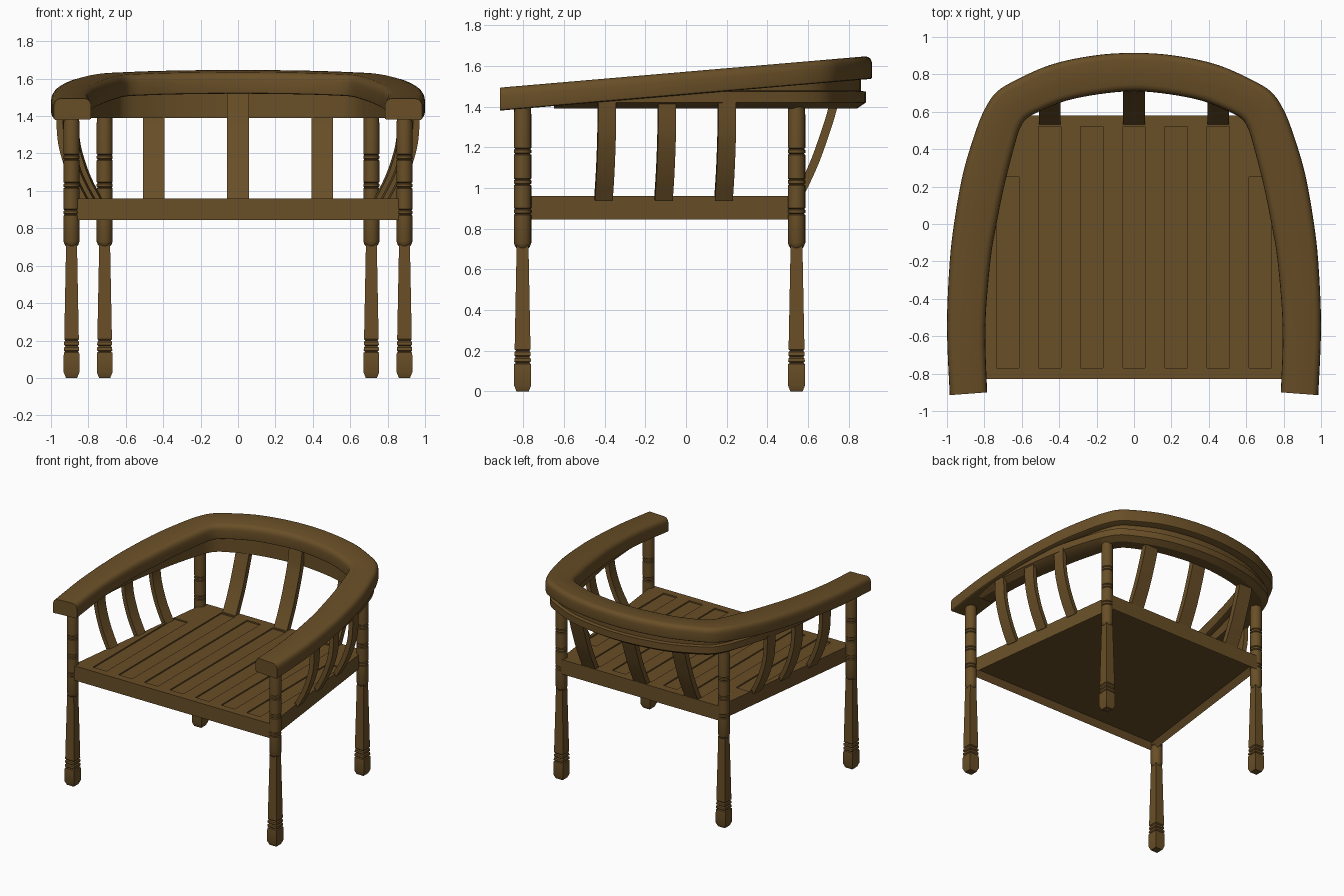
import bpy, bmesh, math
from mathutils import Vector

if "Cube" in bpy.data.objects:
    bpy.data.objects.remove(bpy.data.objects["Cube"])

wood = bpy.data.materials.new("brown_wood")
wood.diffuse_color = (0.14, 0.077, 0.02, 1)
wood.use_nodes = True
wood.node_tree.nodes["Principled BSDF"].inputs["Base Color"].default_value = wood.diffuse_color


def add_loft(bm, rings):
    """Skin a list of equal-length rings and cap both ends."""
    vs = [[bm.verts.new(p) for p in r] for r in rings]
    n = len(vs[0])
    for a, b in zip(vs, vs[1:]):
        for i in range(n):
            bm.faces.new((a[i], a[(i + 1) % n], b[(i + 1) % n], b[i]))
    bm.faces.new(vs[0])
    bm.faces.new(vs[-1])


def finish(name, bm, smooth=True):
    bmesh.ops.recalc_face_normals(bm, faces=bm.faces)
    me = bpy.data.meshes.new(name)
    bm.to_mesh(me)
    bm.free()
    ob = bpy.data.objects.new(name, me)
    bpy.context.collection.objects.link(ob)
    me.materials.append(wood)
    if smooth:
        bpy.ops.object.select_all(action='DESELECT')
        ob.select_set(True)
        bpy.context.view_layer.objects.active = ob
        bpy.ops.object.shade_smooth_by_angle(angle=math.radians(32))
    return ob


def catmull(pts, sub):
    out = []
    for i in range(len(pts) - 1):
        p0, p1 = pts[max(i - 1, 0)], pts[i]
        p2, p3 = pts[i + 1], pts[min(i + 2, len(pts) - 1)]
        for k in range(sub):
            t = k / sub
            out.append(0.5 * (2 * p1 + (p2 - p0) * t + (2 * p0 - 5 * p1 + 4 * p2 - p3) * t * t
                              + (3 * p1 - p0 - 3 * p2 + p3) * t ** 3))
    return out + [pts[-1]]


# Plan of the curved rail: inner x, y and outer x, y from the front tip to the back centre
half = [(.785, -.90, .985, -.915), (.795, -.55, 1.0, -.55), (.768, -.2, .985, -.2),
        (.735, 0, .958, .03), (.69, .22, .912, .28), (.63, .45, .845, .5),
        (.60, .53, .80, .61), (.565, .57, .745, .695), (.50, .605, .66, .755),
        (.36, .66, .45, .85), (.18, .695, .22, .90), (0, .71, 0, .915)]
plan = [Vector(p) for p in half]
plan += [Vector((-a, b, -c, d)) for a, b, c, d in half[-2::-1]]
plan = catmull(plan, 4)


def rail_bottom(y):
    return 1.38 + (y + 0.915) * 0.0855


def sweep(name, stations, section, height):
    bm = bmesh.new()
    rings = []
    for a, b, c, d in stations:
        ring = []
        for t, h in section:
            x, y = a + (c - a) * t, b + (d - b) * t
            ring.append((x, y, height(h, y)))
        rings.append(ring)
    add_loft(bm, rings)
    return finish(name, bm)


# Tilted top rail with rounded upper edges
edge = [(.96, 0), (.99, .004), (1, .014), (1, .07), (.985, .088), (.95, .101), (.9, .109), (.83, .113)]
section = edge + [(1 - t, h) for t, h in reversed(edge)]
sweep("arm_and_back_rail", plan, section, lambda h, y: rail_bottom(y) + h)

# Level lower rail with a recessed wedge filling the space up to the top rail
low = [(.2, 1.39), (.63, 1.39), (.85, 1.42), (.85, 1.473), (.73, 1.478), (.73, 9), (.2, 9)]
sweep("lower_rail", [p for p in plan if p[1] > -.74], low,
      lambda h, y: h if h < 2 else max(1.48, rail_bottom(y) + .025))

# Legs: square tapered foot, round turned column
foot = [(0, .03), (.03, .042), (.115, .042), (.135, .041), (.14, .034), (.147, .041), (.163, .040),
        (.17, .033), (.177, .040), (.193, .039), (.20, .033), (.207, .039), (.72, .029)]
column = [(.705, .03), (.712, .036), (.73, .043)]
for z in (.885, 1.03, 1.18):
    for g in (z - .012, z + .012):
        column += [(g - .005, .043), (g, .037), (g + .005, .043)]
column += [(1.36, .043), (1.375, .041), (1.41, .041)]
N = 20
for pos, lx, ly in (("front", .89, -.803), ("back", .713, .543)):
    for side, s in (("right", 1), ("left", -1)):
        bm = bmesh.new()
        add_loft(bm, [[(s * lx + i * r, ly + j * r, z) for i, j in ((-1, -1), (1, -1), (1, 1), (-1, 1))]
                      for z, r in foot])
        add_loft(bm, [[(s * lx + r * math.cos(math.tau * k / N), ly + r * math.sin(math.tau * k / N), z)
                       for k in range(N)] for z, r in column])
        finish(f"{pos}_leg_{side}", bm)

# Seat: tapered frame, hollow underneath
FX, FY, BX, BY = .875, -.83, .70, .58
bm = bmesh.new()
add_loft(bm, [[(-FX, FY, z), (FX, FY, z), (BX, BY, z), (-BX, BY, z)] for z in (.845, .96)])
bm.normal_update()
bmesh.ops.recalc_face_normals(bm, faces=bm.faces)
under = min(bm.faces, key=lambda f: f.calc_center_median().z)
bmesh.ops.inset_region(bm, faces=[under], thickness=.04)
for v in under.verts:
    v.co.z += .05
seat = finish("seat", bm, False)

# Shallow slat recesses cut into the top of the seat
bm = bmesh.new()
for i in range(-3, 4):
    x, y1 = i * .225, (.25 if abs(i) == 3 else .52)
    add_loft(bm, [[(x - .06, -.77, z), (x + .06, -.77, z), (x + .06, y1, z), (x - .06, y1, z)]
                  for z in (.95, 1.0)])
cutter = finish("slat_cutter", bm, False)
cutter.hide_render = True
mod = seat.modifiers.new("recesses", 'BOOLEAN')
mod.operation, mod.solver, mod.object = 'DIFFERENCE', 'EXACT', cutter
bpy.context.view_layer.objects.active = seat
bpy.ops.object.modifier_apply(modifier=mod.name)
bpy.data.objects.remove(cutter)


def slat(name, base, out, curve, width, thick):
    """Flat bar following a curve of (outward, z) points."""
    pts = catmull([Vector(p) for p in curve], 4)
    along = Vector((-out.y, out.x, 0))
    rings = []
    for i, p in enumerate(pts):
        d = (pts[min(i + 1, len(pts) - 1)] - pts[max(i - 1, 0)]).normalized()
        nrm = out * d.y - Vector((0, 0, d.x))
        c = base + out * p.x + Vector((0, 0, p.y))
        rings.append([c + along * a * width / 2 + nrm * b * thick / 2
                      for a, b in ((-1, -1), (1, -1), (1, 1), (-1, 1))])
    bm = bmesh.new()
    add_loft(bm, rings)
    finish(name, bm)


# Side slats, square to the tapered seat edge
side_curve = [(-.005, .945), (.06, 1.07), (.105, 1.2), (.123, 1.3), (.128, 1.435)]
for side, s in (("right", 1), ("left", -1)):
    for i, y in enumerate((-.405, -.11, .185)):
        x = FX + (BX - FX) * (y - FY) / (BY - FY)
        out = Vector((s * (BY - FY), FX - BX, 0)).normalized()
        slat(f"side_slat_{side}_{i + 1}", Vector((s * x, y, 0)), out, side_curve, .088, .035)

# Back slats
back_curve = [(.545, .94), (.625, 1.11), (.68, 1.26), (.72, 1.39), (.745, 1.53)]
for i, x in enumerate((-.45, 0, .45)):
    slat(f"back_slat_{i + 1}", Vector((x, 0, 0)), Vector((0, 1, 0)), back_curve, .115, .042)
